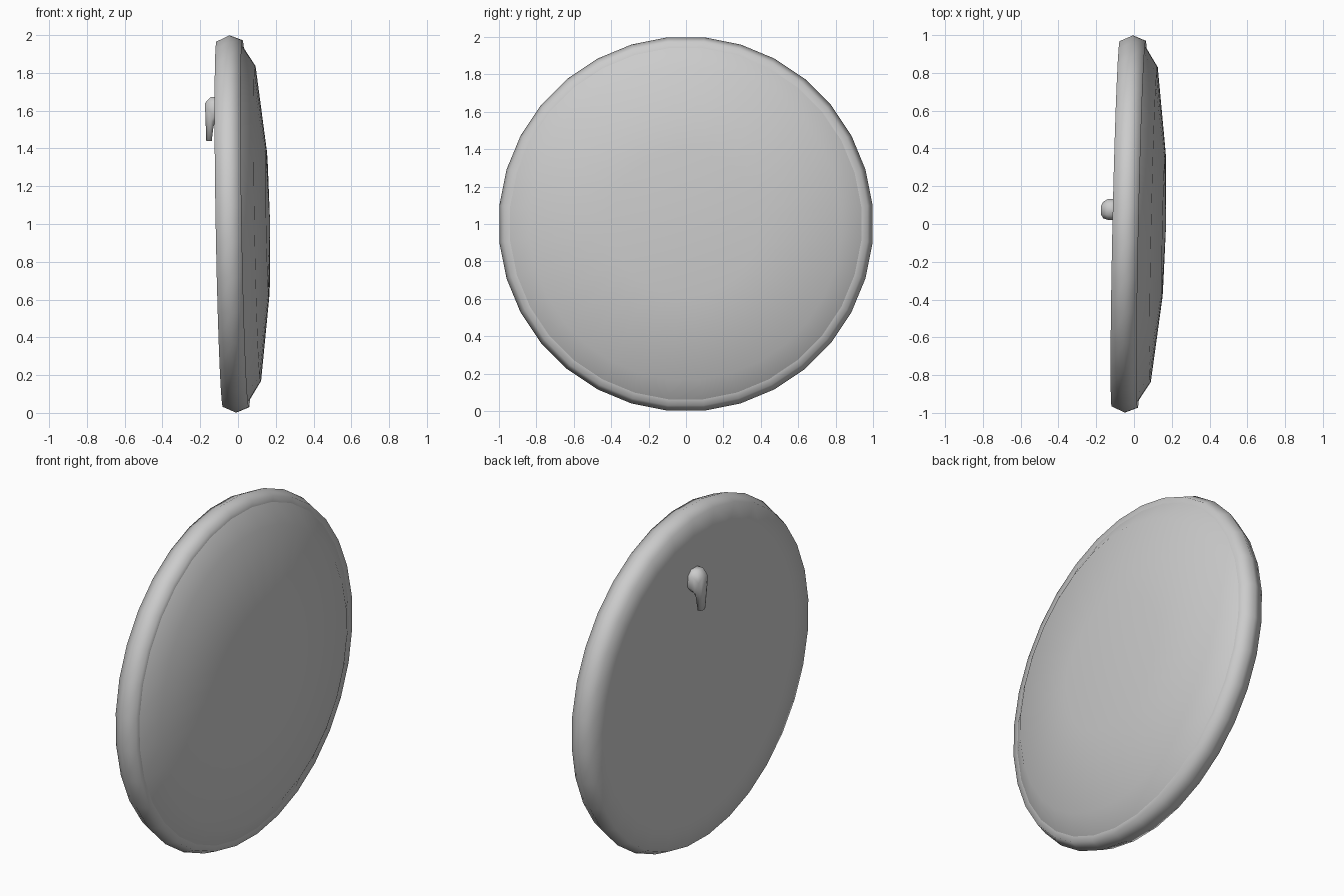
import bpy, bmesh
from math import sin, cos, pi
from mathutils import Vector, Matrix

if "Cube" in bpy.data.objects:
    bpy.data.objects.remove(bpy.data.objects["Cube"])

SIDES = 32
# the whole disc leans very slightly
tilt = Vector((1, -0.022, 0.0175)).to_track_quat('X', 'Z').to_matrix().to_4x4()
place = Matrix.Translation((-0.027, 0, 1)) @ tilt


def finish(name, bm):
    bmesh.ops.recalc_face_normals(bm, faces=bm.faces)
    for f in bm.faces:
        f.smooth = True
    mesh = bpy.data.meshes.new(name)
    bm.to_mesh(mesh)
    bm.free()
    obj = bpy.data.objects.new(name, mesh)
    bpy.context.collection.objects.link(obj)
    return obj


def bridge(bm, a, b):
    n = len(a)
    for i in range(n):
        bm.faces.new((a[i], a[(i + 1) % n], b[(i + 1) % n], b[i]))


def lathe(name, profile, cap_first=False, apex=None):
    """Spin (axial, radius) points about x; optionally close the ends."""
    bm = bmesh.new()
    rings = []
    for a, r in profile:
        angles = [2 * pi * (i + 0.5) / SIDES for i in range(SIDES)]
        rings.append([bm.verts.new(place @ Vector((a, r * 1.003 * sin(t), r * 1.003 * cos(t))))
                      for t in angles])
    for a, b in zip(rings, rings[1:]):
        bridge(bm, a, b)
    if cap_first:
        bm.faces.new(rings[0])
    if apex is not None:
        tip = bm.verts.new(place @ Vector((apex, 0, 0)))
        last = rings[-1]
        for i in range(SIDES):
            bm.faces.new((last[i], last[(i + 1) % SIDES], tip))
    return finish(name, bm)


# rim with flat back and a narrow front lip
lathe("rim_and_back", [(-0.07, 0.83), (-0.07, 0.968), (0, 1.0),
                       (0.068, 0.973), (0.066, 0.92)], cap_first=True)

# shallow domed front
lathe("front_dome", [(0.064, 0.945), (0.133, 0.835), (0.185, 0.39)], apex=0.197)

# wall hook: lofted sections (upper/outer point, lower/inner point, y range)
sections = [((-0.08, 1.67), (-0.08, 1.55), 0.02, 0.135),
            ((-0.145, 1.672), (-0.12, 1.54), 0.022, 0.132),
            ((-0.175, 1.64), (-0.13, 1.515), 0.03, 0.117),
            ((-0.168, 1.44), (-0.139, 1.44), 0.05, 0.1)]
bm = bmesh.new()
loops = []
for top, low, y0, y1 in sections:
    loop = []
    for u, v in [(0, .25), (.25, 0), (.75, 0), (1, .25), (1, .75), (.75, 1), (.25, 1), (0, .75)]:
        loop.append(bm.verts.new((top[0] + (low[0] - top[0]) * v, y0 + (y1 - y0) * u,
                                  top[1] + (low[1] - top[1]) * v)))
    loops.append(loop)
for a, b in zip(loops, loops[1:]):
    bridge(bm, a, b)
bm.faces.new(loops[0])
bm.faces.new(loops[-1])
finish("wall_hook", bm)
